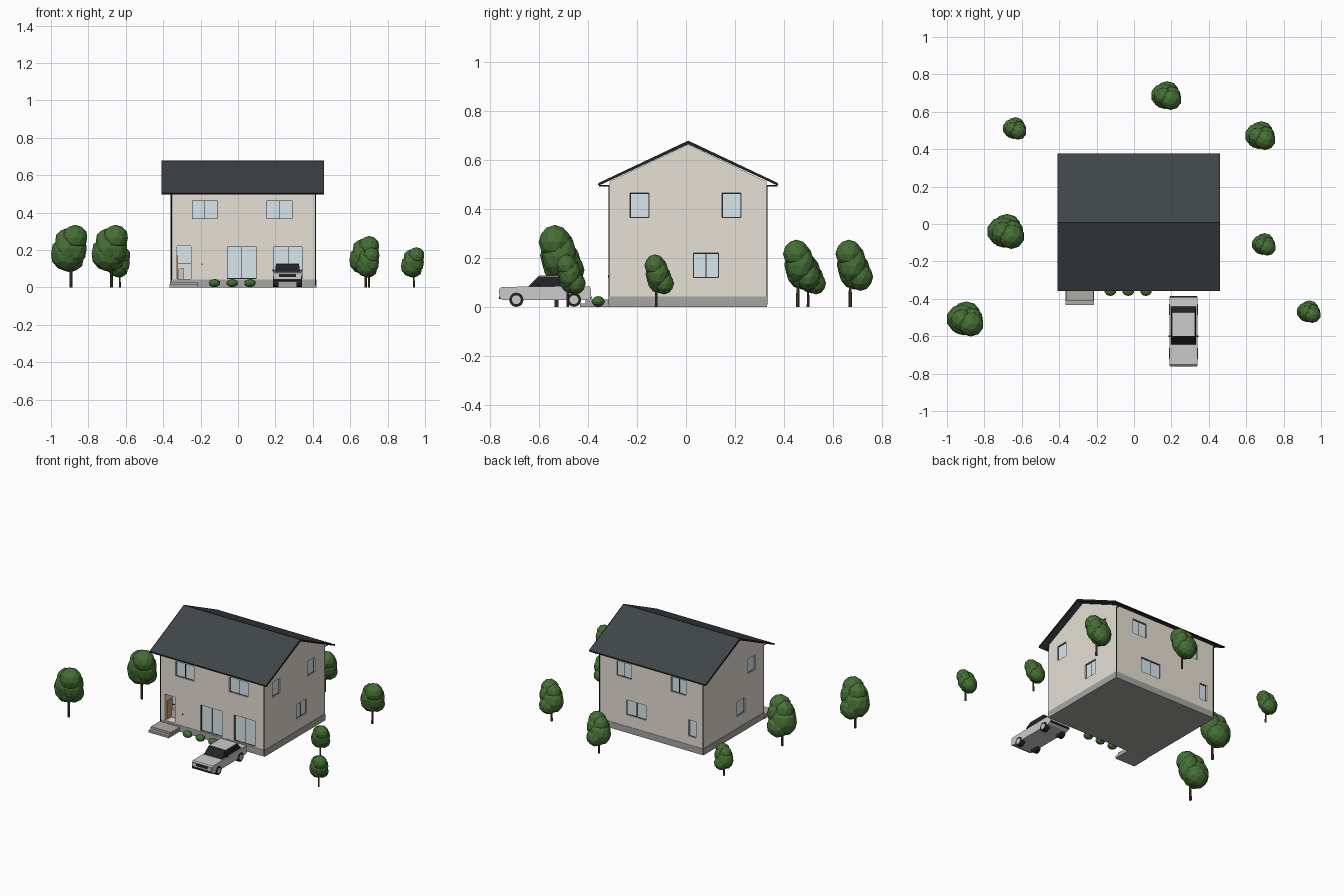
import bpy, bmesh, math
from mathutils import Matrix, Vector

if "Cube" in bpy.data.objects:
    bpy.data.objects.remove(bpy.data.objects["Cube"])


def mat(name, r, g, b):
    m = bpy.data.materials.new(name)
    m.diffuse_color = (r, g, b, 1)
    m.use_nodes = True
    m.node_tree.nodes["Principled BSDF"].inputs["Base Color"].default_value = m.diffuse_color
    return m


WALL = mat("plaster", .80, .75, .67)
STONE = mat("stone", .42, .41, .38)
BASE = mat("foundation", .38, .38, .36)
SLATE = mat("slate", .05, .06, .064)
DARK = mat("dark_trim", .015, .017, .02)
GLASS = mat("glass", .70, .80, .84)
WOOD = mat("door_wood", .70, .33, .12)
BARK = mat("bark", .11, .06, .03)
LEAF = mat("leaf", .06, .16, .035)
PAINT = mat("car_paint", .68, .68, .68)
CHROME = mat("hub", .85, .85, .85)


def finish(name, bm, m):
    bmesh.ops.recalc_face_normals(bm, faces=bm.faces)
    me = bpy.data.meshes.new(name)
    bm.to_mesh(me)
    bm.free()
    ob = bpy.data.objects.new(name, me)
    bpy.context.collection.objects.link(ob)
    if m:
        me.materials.append(m)
    return ob


def add_box(bm, x0, x1, y0, y1, z0, z1):
    s = Matrix.Diagonal((x1 - x0, y1 - y0, z1 - z0, 1))
    c = Matrix.Translation(((x0 + x1) / 2, (y0 + y1) / 2, (z0 + z1) / 2))
    bmesh.ops.create_cube(bm, size=1, matrix=c @ s)


def box(name, m, *b):
    bm = bmesh.new()
    add_box(bm, *b)
    return finish(name, bm, m)


def prism(name, m, pts, x0, x1, inset=None):
    """Profile in the y-z plane swept along x; inset(z) narrows the sides."""
    bm = bmesh.new()
    f = inset or (lambda z: 0)
    a = [bm.verts.new((x0 + f(z), y, z)) for y, z in pts]
    b = [bm.verts.new((x1 - f(z), y, z)) for y, z in pts]
    bm.faces.new(a)
    bm.faces.new(b[::-1])
    for i in range(len(a)):
        j = (i + 1) % len(a)
        bm.faces.new((a[i], b[i], b[j], a[j]))
    return finish(name, bm, m)


def rod(name, m, p, q, r, r2=None, n=8):
    p, q = Vector(p), Vector(q)
    bm = bmesh.new()
    rot = (q - p).to_track_quat('Z', 'Y').to_matrix().to_4x4()
    bmesh.ops.create_cone(bm, cap_ends=True, segments=n, radius1=r, radius2=r if r2 is None else r2,
                          depth=(q - p).length, matrix=Matrix.Translation((p + q) / 2) @ rot)
    return finish(name, bm, m)


# House shell
X0, X1, Y0, Y1, YM = -.359, .417, -.313, .329, .009
walls = prism("walls", WALL, [(Y0, .043), (Y1, .043), (Y1, .512), (YM, .664), (Y0, .512)], X0, X1)
box("plinth", BASE, X0 - .003, X1 + .003, Y0 - .002, Y1 + .002, 0, .043)

# Roof slopes, verge boards, gutters and downpipes
RX0, RX1 = -.408, .459
for side, ye, yw in (("front", -.355, Y0), ("back", .373, Y1)):
    s = -1 if side == "front" else 1
    prism(side + "_roof", SLATE, [(YM, .678), (ye, .506), (ye, .496), (YM, .666)], RX0, RX1)
    for xe in (RX0, RX1):
        prism(side + "_verge_board", DARK, [(YM, .679), (ye, .507), (ye, .496), (YM, .665)],
              xe - .002, xe + .002)
    rod(side + "_gutter", DARK, (RX0, ye, .501), (RX1, ye, .501), .004)
    for xp in (X0 + .002, X1 - .002):
        yp = yw + s * .001
        rod(side + "_downpipe", DARK, (xp, yp, .01), (xp, yp, .497), .003)
        rod(side + "_downpipe_elbow", DARK, (xp, yp, .495), (xp, ye, .495), .003)
rod("ridge_cap", DARK, (RX0, YM, .677), (RX1, YM, .677), .002)

# Windows: (wall, from, to, bottom, top, panes)
WINDOWS = [
    ("front", -.246, -.11, .366, .465, 2), ("front", .153, .292, .366, .465, 2),
    ("front", -.06, .10, .046, .22, 2), ("front", .19, .345, .046, .22, 2),
    ("back", -.232, -.12, .366, .465, 2), ("back", .178, .285, .366, .465, 2),
    ("back", .067, .215, .12, .22, 2), ("back", -.306, -.25, .10, .21, 1),
    ("right", -.228, -.15, .365, .465, 1), ("right", .147, .225, .365, .465, 1),
    ("right", .03, .133, .12, .22, 2),
    ("left", -.228, -.15, .365, .465, 1), ("left", -.115, -.03, .12, .22, 1),
]
PLANE = {"front": (Y0, 1), "back": (Y1, -1), "left": (X0, 1), "right": (X1, -1)}


def wall_box(bm, wall, a, b, d0, d1, z0, z1):
    """Box on a wall, d measured inwards from the wall face."""
    p, s = PLANE[wall]
    lo, hi = sorted((p + s * d0, p + s * d1))
    if wall in ("front", "back"):
        add_box(bm, a, b, lo, hi, z0, z1)
    else:
        add_box(bm, lo, hi, a, b, z0, z1)


cut = bmesh.new()
D, T = .012, .003
for wall, a, b, z0, z1, panes in WINDOWS:
    wall_box(cut, wall, a, b, -.02, D, z0, z1)
    g = bmesh.new()
    wall_box(g, wall, a, b, D - .003, D + .001, z0, z1)
    finish(wall + "_window_glass", g, GLASS)
    f = bmesh.new()
    for u in (a, b - T):
        wall_box(f, wall, u, u + T, D - .005, D, z0, z1)
    for z in (z0, z1 - T):
        wall_box(f, wall, a, b, D - .005, D, z, z + T)
    if panes == 2:
        c = (a + b) / 2
        wall_box(f, wall, c - T / 2, c + T / 2, D - .005, D, z0, z1)
    finish(wall + "_window_frame", f, DARK)

# Entrance recess with side door
EX0, EX1, EY = -.325, -.25, Y0 + .08
add_box(cut, EX0, EX1, Y0 - .02, EY, .046, .222)
cutter = finish("opening_cutter", cut, None)
cutter.hide_render = True
cutter.hide_viewport = True
mod = walls.modifiers.new("openings", 'BOOLEAN')
mod.operation = 'DIFFERENCE'
mod.solver = 'EXACT'
mod.object = cutter
box("entrance_door", WOOD, EX0 - .001, EX0 + .004, Y0 + .022, EY - .008, .046, .17)
box("entrance_window", GLASS, EX0, EX1, EY - .004, EY + .001, .13, .222)
box("entrance_sill", DARK, EX0, EX1, EY - .007, EY, .125, .129)
box("entrance_cabinet", None, EX0 + .006, EX0 + .036, EY - .02, EY, .046, .10)
box("door_lamp", DARK, -.196, -.19, Y0 - .006, Y0, .12, .128)

# Entrance steps
box("upper_step", STONE, -.364, -.216, -.41, Y0, 0, .03)
box("lower_step", STONE, -.366, -.214, -.433, Y0, 0, .015)


# Plants
def lumps(name, x, y, s, parts, sub=2):
    bm = bmesh.new()
    for cx, cy, cz, rx, ry, rz in parts:
        m = Matrix.Translation((x + cx * s, y + cy * s, cz * s)) @ Matrix.Diagonal((rx * s, ry * s, rz * s, 1))
        bmesh.ops.create_icosphere(bm, subdivisions=sub, radius=1, matrix=m)
    return finish(name, bm, LEAF)


CROWN = [(-.07, .06, .54, .26, .24, .28), (.06, -.02, .79, .21, .20, .21),
         (-.01, .15, .45, .22, .19, .21), (.04, .03, .62, .22, .21, .27),
         (-.08, .04, .74, .18, .18, .20), (-.06, -.02, .63, .20, .18, .24),
         (.08, .08, .66, .17, .16, .22)]
TREES = [(-.893, -.528, .335), (-.676, -.06, .335), (-.632, .498, .215), (.18, .67, .275),
         (.683, .456, .275), (.70, -.122, .215), (.94, -.482, .215)]
for x, y, h in TREES:
    rod("tree_trunk", BARK, (x, y, 0), (x, y, h * .5), .026 * h, .018 * h)
    lumps("tree_crown", x, y, h, CROWN)
for x in (-.126, -.031, .064):
    lumps("bush", x, -.358, 1, [(0, 0, .023, .032, .027, .022)])

# Car
CX0, CX1 = .19, .339
CM = (CX0 + CX1) / 2
prism("car_body", PAINT, [(-.750, .028), (-.760, .042), (-.760, .076), (-.752, .082), (-.63, .084),
                          (-.45, .086), (-.392, .084), (-.388, .07), (-.388, .04), (-.41, .028)], CX0, CX1)
taper = lambda z: (z - .083) * .15
prism("car_windows", DARK, [(-.645, .083), (-.602, .126), (-.474, .126), (-.440, .083)],
      CX0 + .007, CX1 - .007, taper)
box("car_roof", PAINT, CX0 + .013, CX1 - .013, -.598, -.472, .124, .128)
box("car_grille", DARK, CX0 + .03, CX1 - .03, -.762, -.755, .055, .072)
for name, y0, y1 in (("front_bumper", -.763, -.755), ("rear_bumper", -.392, -.385)):
    box(name, DARK, CX0 + .002, CX1 - .002, y0, y1, .034, .046)
for s in (-1, 1):
    lx = CM + s * .056
    box("headlight", CHROME, lx - .013, lx + .013, -.762, -.755, .056, .072)
    mx = CM + s * .075
    box("side_mirror", DARK, mx - .005, mx + .005, -.605, -.597, .086, .095)
    for y in (-.692, -.457):
        rod("tyre", DARK, (CM + s * .048, y, .03), (CM + s * .077, y, .03), .029, n=20)
        rod("wheel_hub", CHROME, (CM + s * .07, y, .03), (CM + s * .0785, y, .03), .018, n=20)
